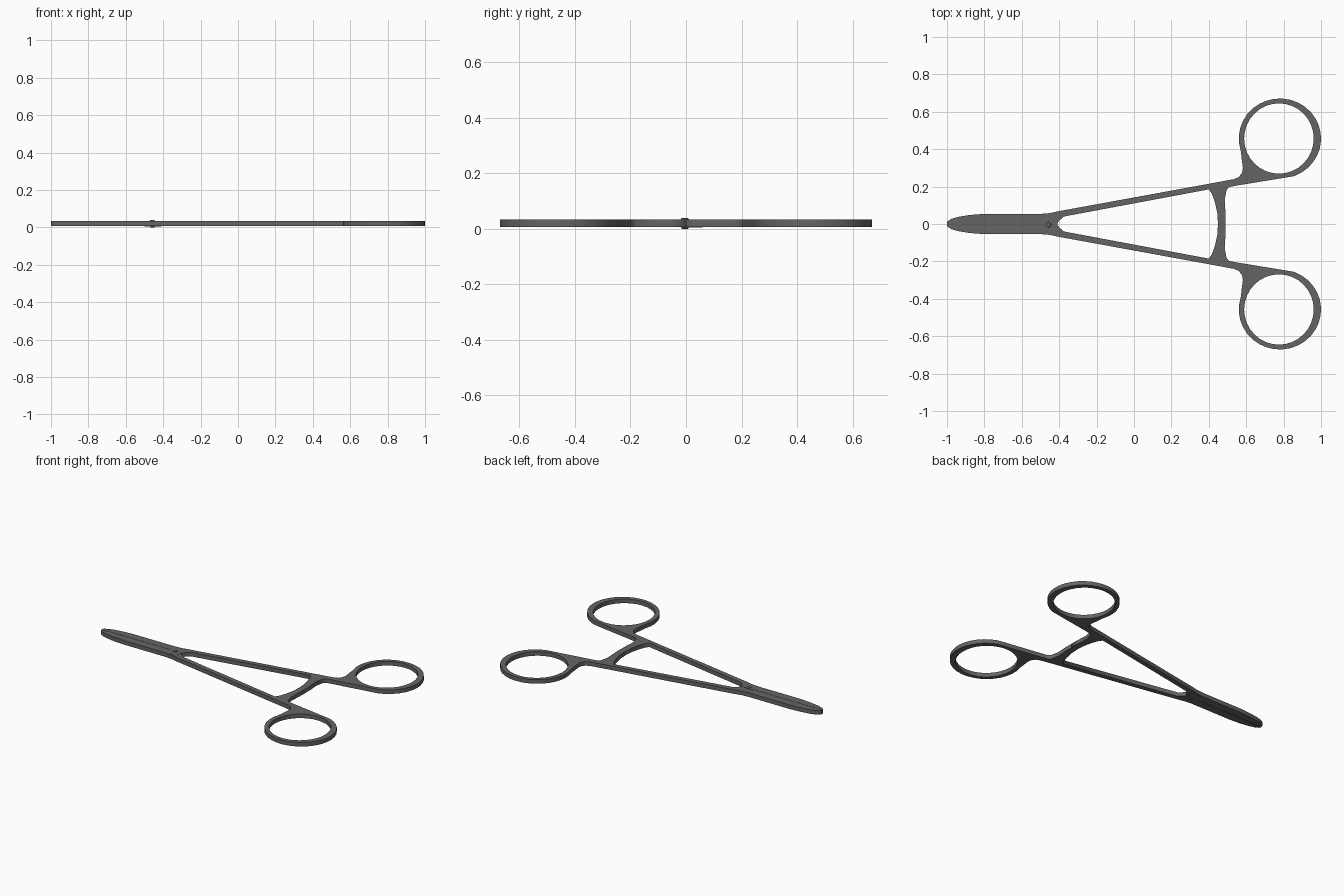
import bpy, math

if "Cube" in bpy.data.objects:
    bpy.data.objects.remove(bpy.data.objects["Cube"])

steel = bpy.data.materials.new("dark_steel")
steel.diffuse_color = (0.13, 0.13, 0.13, 1)
steel.use_nodes = True
steel.node_tree.nodes["Principled BSDF"].inputs["Base Color"].default_value = steel.diffuse_color
MID = 0.02      # middle height of the tool
HALF = 0.0135   # half thickness of the flat body


def plate(name, outlines, z, half):
    """Flat filled outline (with holes) extruded to a solid."""
    cu = bpy.data.curves.new(name, 'CURVE')
    cu.dimensions = '2D'
    cu.fill_mode = 'BOTH'
    cu.extrude = half
    for pts in outlines:
        sp = cu.splines.new('POLY')
        sp.points.add(len(pts) - 1)
        for p, (x, y) in zip(sp.points, pts):
            p.co = (x, y, 0, 1)
        sp.use_cyclic_u = True
    ob = bpy.data.objects.new(name, cu)
    bpy.context.collection.objects.link(ob)
    ob.location.z = z
    bpy.ops.object.select_all(action='DESELECT')
    ob.select_set(True)
    bpy.context.view_layer.objects.active = ob
    bpy.ops.object.convert(target='MESH')
    ob = bpy.context.object
    ob.data.materials.clear()
    ob.data.materials.append(steel)
    return ob


def arc(cx, cy, rx, ry, a0, a1, n):
    return [(cx + rx * math.cos(math.radians(a0 + (a1 - a0) * i / n)),
             cy + ry * math.sin(math.radians(a0 + (a1 - a0) * i / n)))
            for i in range(n + 1)]


# one half: jaw, shank, ratchet bar and finger ring in a single outline
jaw = [(-0.41, 0.001), (-1.0, 0.001), (-0.998, 0.014), (-0.975, 0.028), (-0.94, 0.038),
       (-0.88, 0.048), (-0.8, 0.054), (-0.5, 0.054), (-0.45, 0.058), (-0.41, 0.067)]
shank_outer = [(0.4, 0.215), (0.535, 0.24), (0.562, 0.252), (0.578, 0.275),
               (0.582, 0.30), (0.576, 0.345)]
ring_outer = arc(0.78, 0.457, 0.22, 0.214, 198, -70, 24)
shank_inner = [(0.81, 0.248), (0.54, 0.204), (0.51, 0.198), (0.495, 0.182)]
ratchet = [(0.485, 0.13), (0.489, 0.06), (0.49, 0.0), (0.449, 0.0), (0.445, 0.06),
           (0.433, 0.115), (0.417, 0.16), (0.4, 0.185)]
crotch = [(-0.375, 0.04), (-0.40, 0.018)]
outer = jaw + shank_outer + ring_outer + shank_inner + ratchet + crotch
hole = arc(0.775, 0.457, 0.186, 0.188, 0, 348.75, 31)

for name, s in (("upper_half", 1), ("lower_half", -1)):
    plate(name, [[(x, s * y) for x, y in o] for o in (outer, hole)], MID, HALF)

# lap joint cheeks, crossing the centre line on each face
cheek = [(-0.41, 0.004), (-0.5, 0.012), (-0.498, -0.015), (-0.487, -0.036), (-0.468, -0.049),
         (-0.44, -0.055), (-0.415, -0.06), (-0.419, -0.03)]
for name, s in (("joint_cheek_top", 1), ("joint_cheek_bottom", -1)):
    plate(name, [[(x, s * y) for x, y in cheek]], MID + s * HALF, 0.0012)

# pivot screw with rounded ends
bpy.ops.mesh.primitive_cylinder_add(vertices=16, radius=0.014, depth=0.04,
                                    location=(-0.458, -0.004, MID))
screw = bpy.context.object
screw.name = "pivot_screw"
screw.data.materials.append(steel)
bev = screw.modifiers.new("round", 'BEVEL')
bev.width = 0.005
bev.segments = 2
